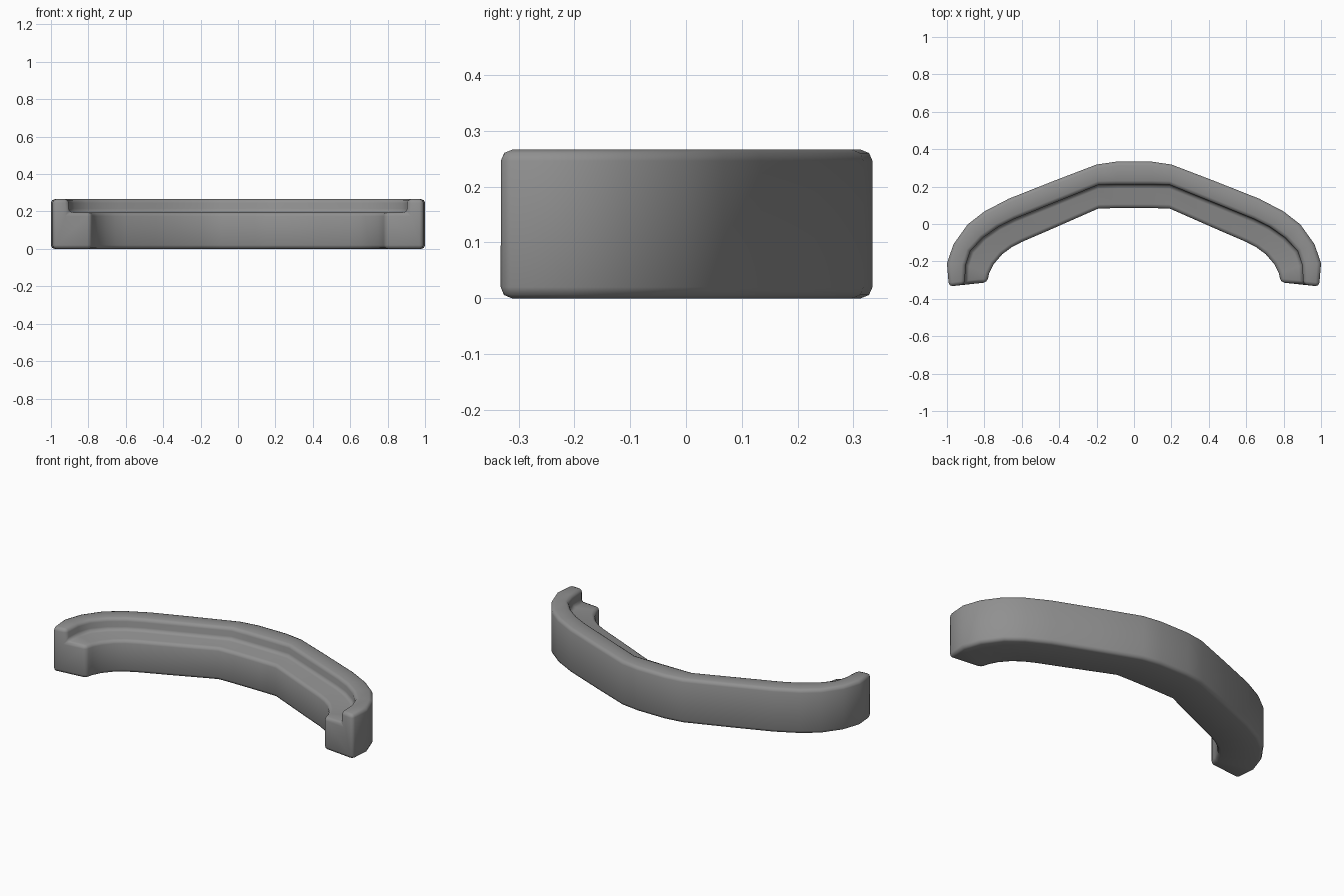
import bpy, bmesh

if "Cube" in bpy.data.objects:
    bpy.data.objects.remove(bpy.data.objects["Cube"])

H, LEDGE = 0.266, 0.195

# plan stations on the right half: outer edge, step line, inner edge
half = [
    ((.09, .334), (.09, .211), (.09, .085)),
    ((.20, .318), (.19, .209), (.19, .083)),
    ((.43, .230), (.43, .112), (.44, -.027)),
    ((.67, .135), (.64, .027), (.60, -.096)),
    ((.80, .067), (.725, -.015), (.655, -.125)),
    ((.89, -.003), (.81, -.075), (.705, -.162)),
    ((.965, -.108), (.875, -.145), (.75, -.215)),
    ((1.0, -.21), (.90, -.22), (.775, -.265)),
    ((.99, -.334), (.905, -.324), (.785, -.312)),
]
mirrored = [[(-x, y) for x, y in s] for s in reversed(half)]
stations = mirrored + half

# sweep a stepped section along the arch
bm = bmesh.new()
rings = []
for o, s, i in stations:
    section = [(o, 0), (o, H), (s, H), (s, LEDGE), (i, LEDGE), (i, 0)]
    rings.append([bm.verts.new((p[0], p[1], z)) for p, z in section])
for a, b in zip(rings, rings[1:]):
    for k in range(6):
        n = (k + 1) % 6
        bm.faces.new((a[k], a[n], b[n], b[k]))
bm.faces.new(rings[0])
bm.faces.new(rings[-1][::-1])
bmesh.ops.recalc_face_normals(bm, faces=bm.faces)

mesh = bpy.data.meshes.new("curved_rail")
bm.to_mesh(mesh)
bm.free()
rail = bpy.data.objects.new("curved_rail", mesh)
bpy.context.collection.objects.link(rail)

# softened edges
bev = rail.modifiers.new("soft_edges", 'BEVEL')
bev.width = 0.02
bev.segments = 2
bev.limit_method = 'ANGLE'
bev.angle_limit = 0.9

# dark grey finish
mat = bpy.data.materials.new("dark_grey")
mat.diffuse_color = (0.28, 0.28, 0.28, 1)
mat.use_nodes = True
mat.node_tree.nodes["Principled BSDF"].inputs["Base Color"].default_value = mat.diffuse_color
mesh.materials.append(mat)

bpy.context.view_layer.objects.active = rail
rail.select_set(True)
bpy.ops.object.shade_smooth()
